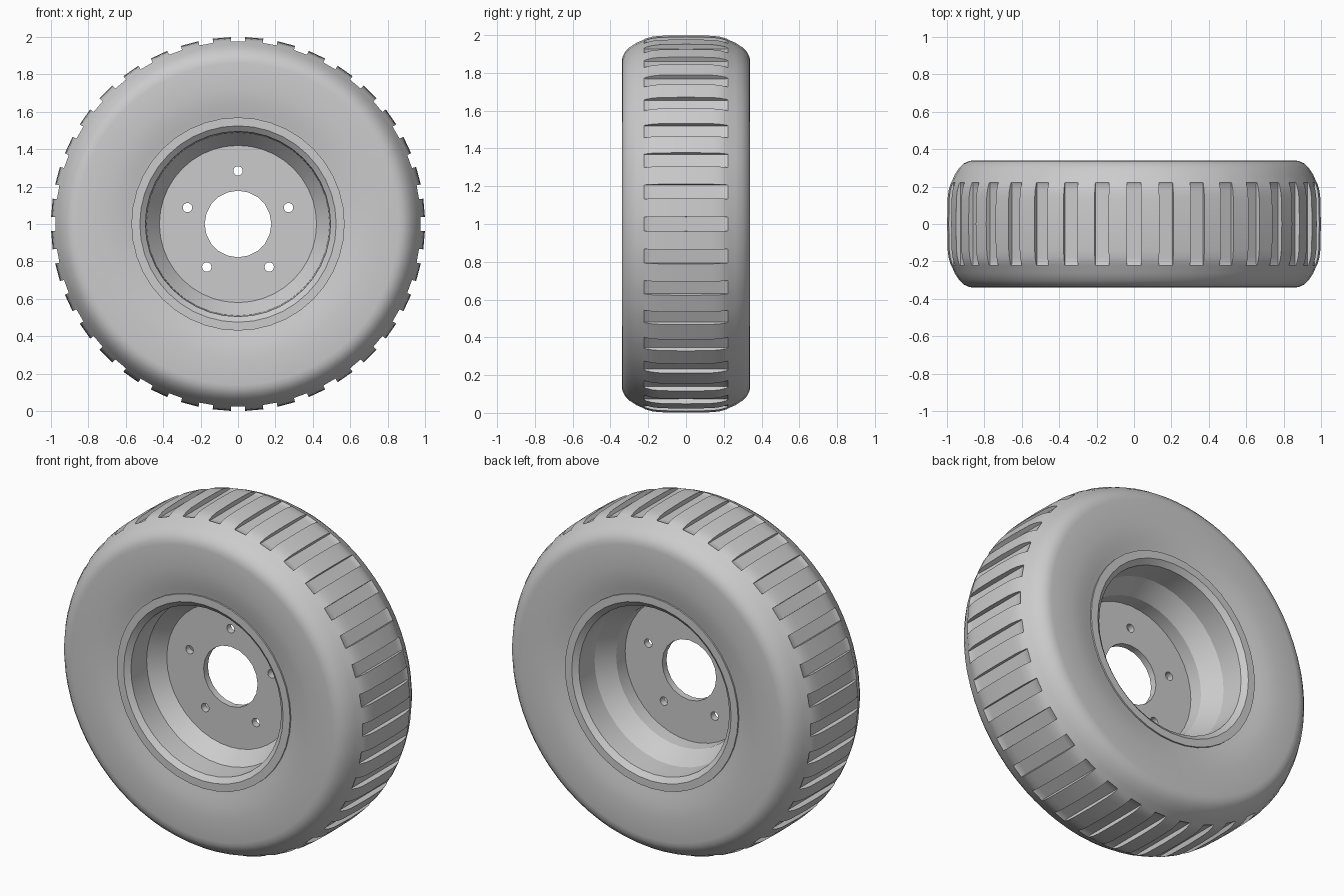
import bpy
import bmesh
from math import sin, cos, pi, radians

cube = bpy.data.objects.get("Cube")
if cube:
    bpy.data.objects.remove(cube)

grey = bpy.data.materials.new("plain grey")
grey.use_nodes = True
grey.diffuse_color = (0.6, 0.6, 0.6, 1)
grey.node_tree.nodes["Principled BSDF"].inputs["Base Color"].default_value = (0.6, 0.6, 0.6, 1)

AXLE = 1.0     # height of the wheel centre


def lathe(name, rings, closed=False, angle=30):
    """Skin rings, each a list of (angle, radius, y), that run round the axle."""
    bm = bmesh.new()
    rows = [[bm.verts.new((r * sin(a), y, AXLE + r * cos(a))) for a, r, y in ring]
            for ring in rings]
    for i in range(len(rows)):
        one, two = rows[i - 1], rows[i]
        for j in range(len(one) if closed else len(one) - 1):
            k = (j + 1) % len(one)
            bm.faces.new((one[j], one[k], two[k], two[j]))
    bmesh.ops.remove_doubles(bm, verts=bm.verts, dist=0.0002)
    bmesh.ops.recalc_face_normals(bm, faces=bm.faces)
    mesh = bpy.data.meshes.new(name)
    bm.to_mesh(mesh)
    bm.free()
    mesh.materials.append(grey)
    obj = bpy.data.objects.new(name, mesh)
    bpy.context.collection.objects.link(obj)
    smooth(obj, angle)
    return obj


def smooth(obj, angle):
    bpy.ops.object.select_all(action='DESELECT')
    obj.select_set(True)
    bpy.context.view_layer.objects.active = obj
    bpy.ops.object.shade_smooth_by_angle(angle=radians(angle))


def mirrored(half):
    """Complete a half profile, given from the outer edge to the middle."""
    return half + [(r, -y) for r, y in reversed(half) if y]


# Tyre: sidewalls and crown, with cross grooves sunk between the tread blocks
tyre_half = [(0.565, -0.315), (0.60, -0.322), (0.65, -0.333), (0.72, -0.34),
             (0.86, -0.34), (0.885, -0.336), (0.91, -0.324), (0.935, -0.30),
             (0.96, -0.262), (0.977, -0.222), (0.982, -0.215), (0.992, -0.18),
             (0.997, -0.14), (1.0, 0)]
tyre_profile = mirrored(tyre_half)
GROOVES, HALF_GROOVE, FLOOR, TREAD = 36, radians(2.2), 0.973, 0.218
pitch = 2 * pi / GROOVES


def section(angle, sunk):
    return [(angle, min(r, FLOOR) if sunk and abs(y) < TREAD else r, y)
            for r, y in tyre_profile]


tyre_rings = []
for i in range(GROOVES):
    start, end = i * pitch - HALF_GROOVE, i * pitch + HALF_GROOVE
    tyre_rings += [section(start, False), section(start, True),
                   section(end, True), section(end, False)]
lathe("tyre", tyre_rings, angle=35)

# Rim: flat lips, barrel and a narrower well in the middle
rim_profile = [(0.57, -0.312), (0.57, -0.325), (0.525, -0.325), (0.495, -0.30),
               (0.49, -0.16), (0.42, -0.07), (0.425, 0.05), (0.49, 0.16),
               (0.495, 0.30), (0.525, 0.325), (0.57, 0.325), (0.57, 0.312)]
SIDES = 40
lathe("rim", [[(2 * pi * i / SIDES, r, y) for r, y in rim_profile] for i in range(SIDES)],
      angle=25)

# Hub plate: a disc outline with a centre bore and five bolt holes
plate = bpy.data.curves.new("hub_plate", 'CURVE')
plate.dimensions = '2D'
plate.fill_mode = 'BOTH'
plate.extrude = 0.02


def circle(x, y, radius, sides):
    spline = plate.splines.new('POLY')
    spline.points.add(sides - 1)
    for i, p in enumerate(spline.points):
        a = 2 * pi * i / sides
        p.co = (x + radius * sin(a), y + radius * cos(a), 0, 1)
    spline.use_cyclic_u = True


circle(0, 0, 0.422, SIDES)
circle(0, 0, 0.178, 20)
for i in range(5):
    a = 2 * pi * i / 5
    circle(0.284 * sin(a), 0.284 * cos(a), 0.025, 16)
plate.materials.append(grey)
hub = bpy.data.objects.new("hub_plate", plate)
hub.location = (0, -0.05, AXLE)
hub.rotation_euler = (pi / 2, 0, 0)
bpy.context.collection.objects.link(hub)
bpy.ops.object.select_all(action='DESELECT')
hub.select_set(True)
bpy.context.view_layer.objects.active = hub
bpy.ops.object.convert(target='MESH')
smooth(bpy.context.view_layer.objects.active, 30)
